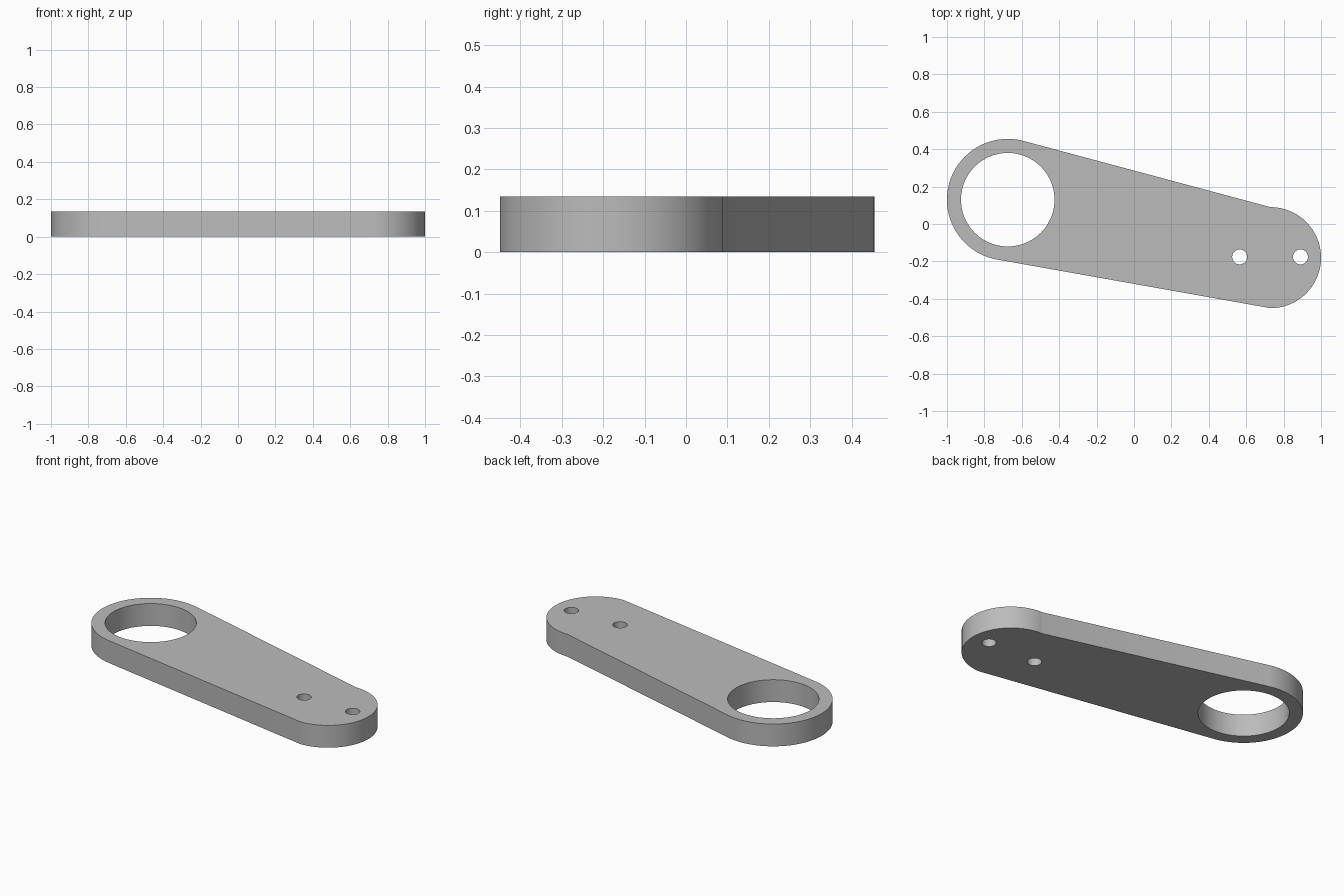
import bpy
import bmesh
from math import cos, sin, radians
from mathutils import Vector

cube = bpy.data.objects.get("Cube")
if cube:
    bpy.data.objects.remove(cube, do_unlink=True)

THICKNESS = 0.135
RING_CENTRE = (-0.675, 0.13)
TIP_CENTRE = (0.73, -0.18)


def arc(centre, radius, start, end, steps):
    """Points along an arc, both ends included."""
    angles = [radians(start + (end - start) * i / steps) for i in range(steps + 1)]
    return [(centre[0] + radius * cos(a), centre[1] + radius * sin(a)) for a in angles]


def circle(centre, radius, steps):
    return arc(centre, radius, 0, 360, steps)[:-1]


def add_loop(bm, points):
    verts = [bm.verts.new((x, y, 0)) for x, y in points]
    return [bm.edges.new((v, verts[i - 1])) for i, v in enumerate(verts)]


# Outline: large ring end, straight tapering sides, rounded tip
outline = arc(RING_CENTRE, 0.325, 75, 260, 64) + arc(TIP_CENTRE, 0.27, -90, 90, 64)

# Bearing hole and two bolt holes
holes = [
    circle(RING_CENTRE, 0.25, 96),
    circle((0.565, -0.176), 0.04, 40),
    circle((0.89, -0.176), 0.04, 40),
]

# Fill the profile around the holes and extrude it into a plate
bm = bmesh.new()
edges = []
for loop in [outline] + holes:
    edges += add_loop(bm, loop)
bmesh.ops.triangle_fill(bm, use_beauty=True, edges=edges, normal=Vector((0, 0, 1)))
extruded = bmesh.ops.extrude_face_region(bm, geom=bm.faces[:], use_keep_orig=True)
top_verts = [g for g in extruded["geom"] if isinstance(g, bmesh.types.BMVert)]
bmesh.ops.translate(bm, vec=(0, 0, THICKNESS), verts=top_verts)
bmesh.ops.recalc_face_normals(bm, faces=bm.faces[:])

mesh = bpy.data.meshes.new("link_arm")
bm.to_mesh(mesh)
bm.free()
arm = bpy.data.objects.new("link_arm", mesh)
bpy.context.collection.objects.link(arm)

# Plain grey finish
grey = bpy.data.materials.new("light_grey")
grey.use_nodes = True
colour = (0.5, 0.5, 0.5, 1)
grey.diffuse_color = colour
grey.node_tree.nodes["Principled BSDF"].inputs["Base Color"].default_value = colour
mesh.materials.append(grey)

# Smooth curved walls, sharp rims
bpy.ops.object.select_all(action="DESELECT")
arm.select_set(True)
bpy.context.view_layer.objects.active = arm
bpy.ops.object.shade_smooth_by_angle(angle=radians(30))
